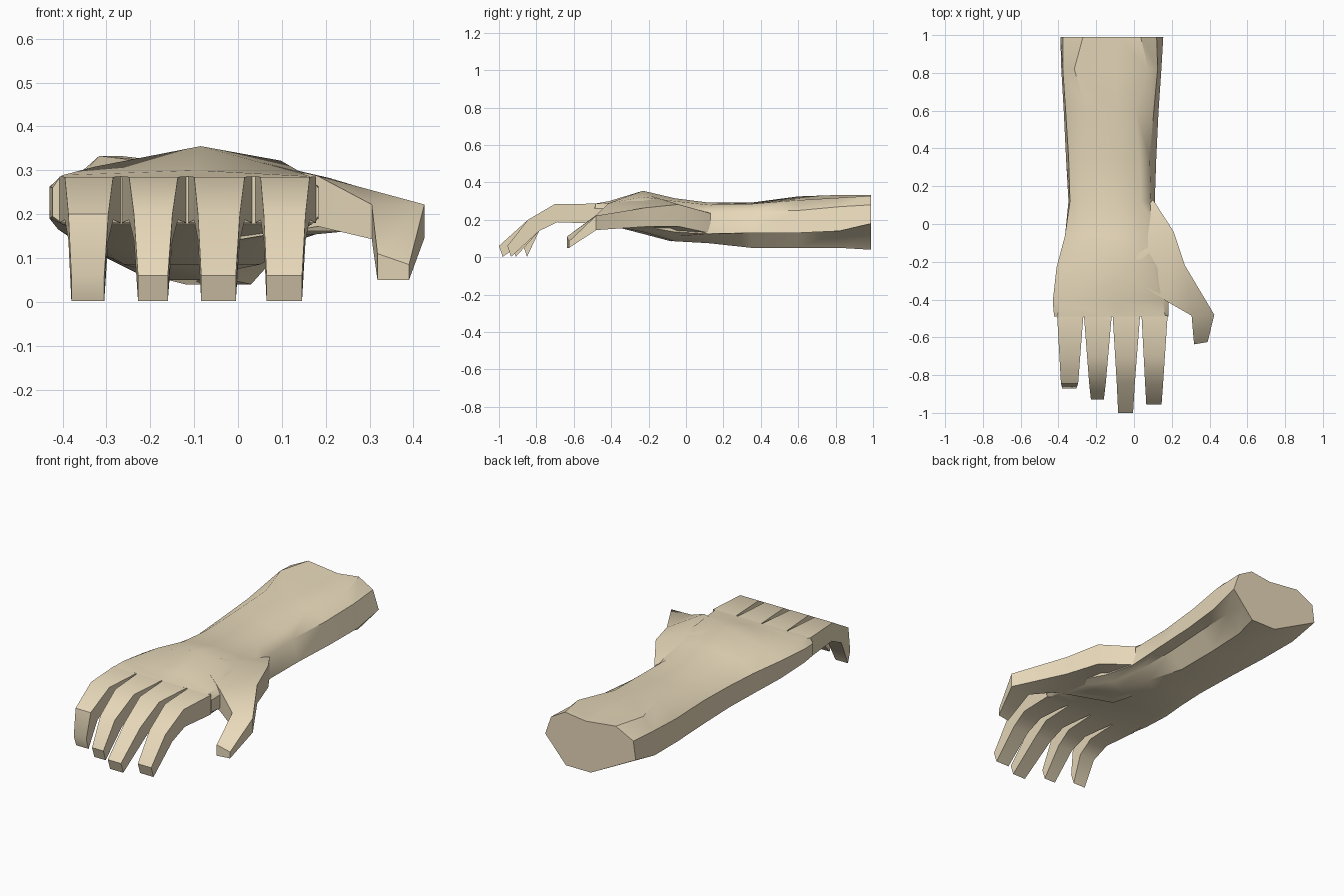
import bpy, bmesh, math

skin = bpy.data.materials.new("skin_tan")
skin.diffuse_color = (0.80, 0.69, 0.49, 1)


def loft(name, rings):
    """Skin a list of equal-length point rings and cap both ends."""
    bm = bmesh.new()
    vs = [[bm.verts.new(p) for p in r] for r in rings]
    n = len(rings[0])
    for a, b in zip(vs, vs[1:]):
        for i in range(n):
            j = (i + 1) % n
            bm.faces.new((a[i], a[j], b[j], b[i]))
    bm.faces.new(vs[0])
    bm.faces.new(vs[-1][::-1])
    bmesh.ops.recalc_face_normals(bm, faces=bm.faces)
    me = bpy.data.meshes.new(name)
    bm.to_mesh(me)
    bm.free()
    ob = bpy.data.objects.new(name, me)
    bpy.context.collection.objects.link(ob)
    me.materials.append(skin)
    bpy.ops.object.select_all(action='DESELECT')
    ob.select_set(True)
    bpy.context.view_layer.objects.active = ob
    bpy.ops.object.shade_smooth_by_angle(angle=math.radians(40))
    return ob


# forearm and palm: ten-sided sections from the cut end to the knuckles
# y, left x, right x, side top z, side bottom z, top z (left, mid, right), bottom z,
# bottom x pair, inset of the top corners, inset of the right side, hollow under the right side
sections = [
    (0.99, -0.39, 0.155, 0.28, 0.18, 0.333, 0.312, 0.328, 0.04, -0.12, 0.03, 0.22, 0.035, 0.0),
    (0.82, -0.385, 0.145, 0.27, 0.14, 0.333, 0.312, 0.318, 0.05, -0.16, -0.02, 0.13, 0.02, 0.04),
    (0.60, -0.372, 0.13, 0.25, 0.13, 0.325, 0.312, 0.305, 0.05, -0.18, -0.03, 0.24, 0.025, 0.05),
    (0.35, -0.36, 0.118, 0.245, 0.13, 0.292, 0.285, 0.285, 0.05, -0.20, -0.03, 0.18, 0.035, 0.04),
    (0.12, -0.347, 0.11, 0.235, 0.125, 0.285, 0.292, 0.28, 0.075, -0.22, 0.00, 0.16, 0.02, 0.02),
    (-0.06, -0.365, 0.14, 0.245, 0.135, 0.292, 0.315, 0.30, 0.085, -0.26, 0.05, 0.16, 0.0, 0.0),
    (-0.23, -0.41, 0.18, 0.26, 0.165, 0.308, 0.355, 0.322, 0.135, -0.33, 0.10, 0.14, 0.0, 0.0),
    (-0.41, -0.43, 0.184, 0.262, 0.19, 0.289, 0.300, 0.290, 0.172, -0.39, 0.16, 0.05, 0.0, 0.0),
    (-0.49, -0.423, 0.183, 0.26, 0.195, 0.286, 0.286, 0.286, 0.178, -0.40, 0.17, 0.03, 0.0, 0.0),
]
rings = []
for y, xl, xr, hi, lo, tl, tm, tr, zb, bl, br, f, ins, hollow in sections:
    w = xr - xl
    rings.append([(xl, y, lo), (xl + ins * 0.4, y, hi), (xl + f * w, y, tl),
                  (xl + 0.55 * w, y, tm), (xr - f * w, y, tr), (xr - ins, y, hi), (xr, y, lo),
                  ((xr + br) / 2, y, (lo + zb) / 2 + hollow), (br, y, zb), (bl, y, zb)])
loft("forearm_and_palm", rings)


def slab(outer, inner):
    """Four-sided ring from two (x, y, low z, high z) sides."""
    (ox, oy, ol, oh), (ix, iy, il, ih) = outer, inner
    return [(ox, oy, ol), (ox, oy, oh), (ix, iy, ih), (ix, iy, il)]


# thumb, from the wrist side to the bent tip
loft("thumb", [
    slab((0.10, 0.13, 0.128, 0.235), (-0.05, -0.08, 0.085, 0.305)),
    slab((0.21, -0.04, 0.165, 0.282), (-0.07, -0.25, 0.13, 0.347)),
    slab((0.27, -0.22, 0.163, 0.264), (0.182, -0.415, 0.172, 0.287)),
    slab((0.425, -0.48, 0.145, 0.222), (0.305, -0.485, 0.143, 0.222)),
    slab((0.39, -0.625, 0.05, 0.085), (0.318, -0.637, 0.05, 0.11)),
])

# fingers: base x pair, tip x pair, tip y
fingers = {
    "little_finger": (-0.407, -0.268, -0.38, -0.305, -0.87),
    "ring_finger": (-0.265, -0.118, -0.228, -0.16, -0.93),
    "middle_finger": (-0.113, 0.032, -0.084, -0.005, -1.0),
    "index_finger": (0.04, 0.178, 0.065, 0.146, -0.955),
}
for name, (b0, b1, t0, t1, tip) in fingers.items():
    # taper, top y, top z, bottom y, bottom z along the finger
    profile = [
        (0.0, -0.485, 0.286, -0.485, 0.18),
        (0.45, -0.70, 0.285, -0.69, 0.187),
        (0.75, -0.845, 0.2, -0.785, 0.14),
        (1.0, tip, 0.06, tip + 0.02, 0.002),
    ]
    rings = []
    for f, ty, tz, by, bz in profile:
        x0, x1 = b0 + (t0 - b0) * f, b1 + (t1 - b1) * f
        rings.append([(x0, by, bz), (x0, ty, tz), (x1, ty, tz), (x1, by, bz)])
    loft(name, rings)
